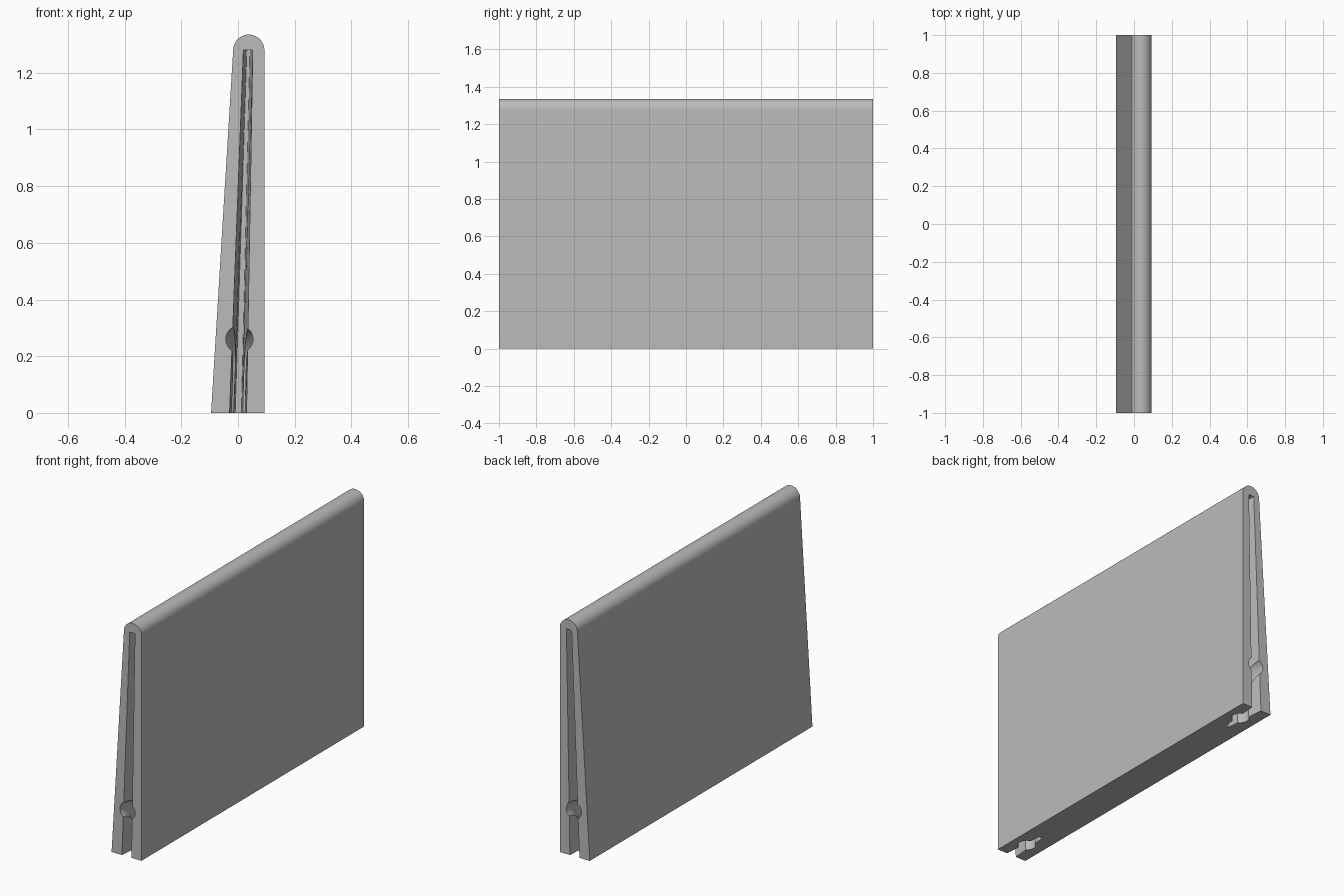
import bpy, bmesh, math
from mathutils import Vector

cube = bpy.data.objects.get("Cube")
if cube:
    bpy.data.objects.remove(cube, do_unlink=True)

HOLE_X, HOLE_Z = 0.005, 0.26   # channel axis where it meets the end face
R, BEND = 0.048, 0.13

grey = bpy.data.materials.new("plain grey")
grey.use_nodes = True
grey.diffuse_color = (0.5, 0.5, 0.5, 1)
grey.node_tree.nodes["Principled BSDF"].inputs["Base Color"].default_value = (0.5, 0.5, 0.5, 1)


def loft_object(name, rings):
    """Skin a list of equal-length rings, cap both ends and make an object."""
    bm = bmesh.new()
    loops = [[bm.verts.new(p) for p in ring] for ring in rings]
    for a, b in zip(loops, loops[1:]):
        for i in range(len(a)):
            j = (i + 1) % len(a)
            bm.faces.new((a[i], a[j], b[j], b[i]))
    bm.faces.new(loops[0])
    bm.faces.new(loops[-1])
    bmesh.ops.recalc_face_normals(bm, faces=bm.faces)
    mesh = bpy.data.meshes.new(name)
    bm.to_mesh(mesh)
    bm.free()
    mesh.materials.append(grey)
    obj = bpy.data.objects.new(name, mesh)
    bpy.context.collection.objects.link(obj)
    return obj


def make_body():
    # wedge profile with a rounded top, extruded along y
    profile = [(-0.095, 0), (0.093, 0)]
    for i in range(33):
        a = math.radians(176.5) * i / 32
        profile.append((0.038 + 0.055 * math.cos(a), 1.28 + 0.055 * math.sin(a)))
    return loft_object("folded_body", [[(x, y, z) for x, z in profile] for y in (-1, 1)])


def make_slot(side):
    # tall slot that narrows with depth
    outer = [(-0.03, 0), (0.03, 0), (0.052, 1.28), (0.019, 1.28)]
    inner = [(-0.01, 0), (0.012, 0), (0.042, 1.28), (0.031, 1.28)]

    def ring(y, t):
        pts = [Vector((a + (c - a) * t, side * y, b)) for (a, b), (c, d) in zip(outer, inner)]
        pts[0] += (pts[0] - pts[3]) * 0.02
        pts[1] += (pts[1] - pts[2]) * 0.02
        return pts
    return loft_object("slot_cutter", [ring(1.012, -0.05), ring(0.76, 1)])


def make_channel(side):
    # round channel running in from the end and bending down to the base
    path = [(1.05, HOLE_Z, 0)]
    for i in range(13):
        a = math.pi / 2 * i / 12
        path.append((1 - BEND * math.sin(a), HOLE_Z - BEND + BEND * math.cos(a), a))
    path.append((1 - BEND, -0.05, math.pi / 2))
    rings = []
    for y, z, a in path:
        ring = []
        for k in range(32):
            t = math.tau * k / 32
            u, v = R * math.cos(t), R * math.sin(t)
            ring.append((HOLE_X + u, side * (y - v * math.sin(a)), z + v * math.cos(a)))
        rings.append(ring)
    return loft_object("channel_cutter", rings)


body = make_body()
bpy.ops.object.select_all(action='DESELECT')
body.select_set(True)
bpy.context.view_layer.objects.active = body

# cut a slot and a channel into each end
for side in (-1, 1):
    for make in (make_slot, make_channel):
        cutter = make(side)
        mod = body.modifiers.new("cut", 'BOOLEAN')
        mod.operation = 'DIFFERENCE'
        mod.solver = 'EXACT'
        mod.object = cutter
        bpy.ops.object.modifier_apply(modifier=mod.name)
        bpy.data.objects.remove(cutter, do_unlink=True)

bpy.ops.object.shade_smooth_by_angle(angle=math.radians(30))
